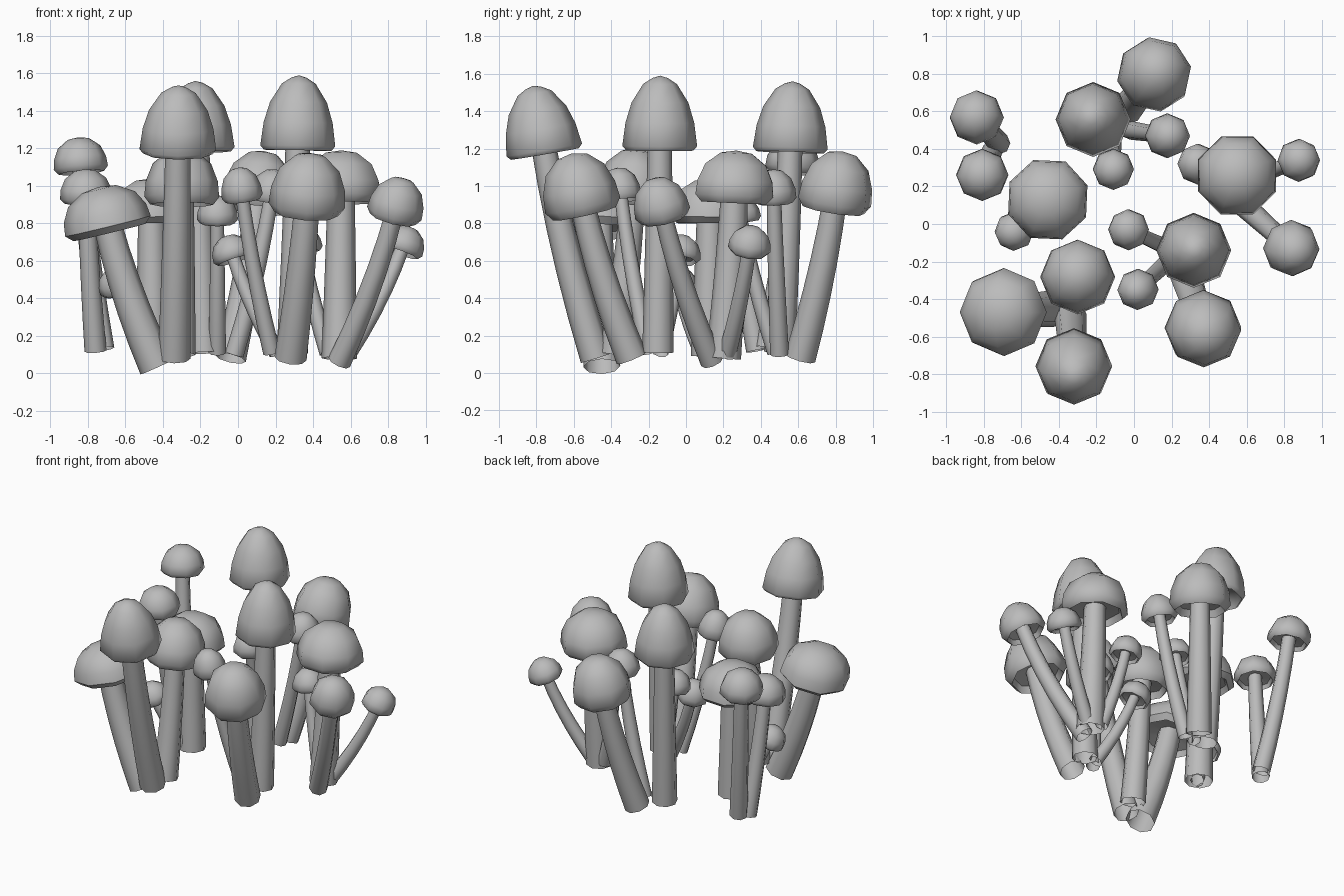
import bpy, bmesh, math
from mathutils import Vector

if "Cube" in bpy.data.objects:
    bpy.data.objects.remove(bpy.data.objects["Cube"], do_unlink=True)

grey = bpy.data.materials.new("mushroom grey")
grey.use_nodes = True
colour = (0.5, 0.5, 0.5, 1)
grey.diffuse_color = colour
grey.node_tree.nodes["Principled BSDF"].inputs["Base Color"].default_value = colour

# Cap profiles as (radius share, height share), from the gills over the rim to the tip
UNDERSIDE = [(0.25, 0.2), (0.74, 0.15), (0.84, 0.0)]
TALL = [(0.25, 0.16), (0.78, 0.1), (0.9, 0.0), (1, 0.06), (0.92, 0.37),
        (0.76, 0.64), (0.45, 0.89), (0.2, 0.97)]
ROUND = UNDERSIDE + [(1, 0.14), (0.96, 0.42), (0.78, 0.73), (0.4, 0.95)]


def ring(bm, centre, axis, radius, sides, turn=0):
    """Ring of vertices standing square to the axis."""
    tilt = Vector((0, 0, 1)).rotation_difference(axis)
    verts = []
    for i in range(sides):
        a = turn + math.tau * i / sides
        spoke = Vector((math.cos(a), math.sin(a), 0)) * radius
        verts.append(bm.verts.new(centre + tilt @ spoke))
    return verts


def bridge(bm, rings):
    for low, high in zip(rings, rings[1:]):
        n = len(low)
        for i in range(n):
            j = (i + 1) % n
            bm.faces.new((low[i], low[j], high[j], high[i]))


def finish(bm, name):
    mesh = bpy.data.meshes.new(name)
    bm.to_mesh(mesh)
    bm.free()
    mesh.materials.append(grey)
    ob = bpy.data.objects.new(name, mesh)
    bpy.context.collection.objects.link(ob)
    bpy.ops.object.select_all(action='DESELECT')
    ob.select_set(True)
    bpy.context.view_layer.objects.active = ob
    bpy.ops.object.shade_smooth_by_angle(angle=math.radians(50))


def mushroom(label, cap, radius, bottom, top, foot, turn=0):
    # Stem follows a bend that straightens towards the cap
    height = top - bottom
    base = Vector(foot)
    head = Vector((*cap, bottom + height * 0.25))
    bend = base.lerp(head, 0.5)
    bend.xy = base.xy.lerp(head.xy, 0.65)
    bm = bmesh.new()
    rings = []
    steps = 5
    for k in range(steps + 1):
        t = k / steps
        point = base.lerp(bend, t).lerp(bend.lerp(head, t), t)
        axis = (bend - base).lerp(head - bend, t).normalized()
        rings.append(ring(bm, point, axis, radius * (0.42 - 0.1 * t), 8))
    bridge(bm, rings)
    finish(bm, label + "_stem")

    # Cap sits on the end of the stem and leans with it
    profile = TALL if height > radius * 1.8 else ROUND
    origin = head - axis * height * 0.25
    bm = bmesh.new()
    rings = [ring(bm, origin + axis * height * h, axis, radius * r, 8, math.radians(turn))
             for r, h in profile]
    bridge(bm, rings)
    tip = bm.verts.new(origin + axis * height)
    last = rings[-1]
    for i in range(len(last)):
        bm.faces.new((last[i], last[(i + 1) % len(last)], tip))
    finish(bm, label + "_cap")


# Cap centre, cap radius, cap bottom, cap top, stem foot, cap turn
# Rear cluster
mushroom("rear_large", (0.11, 0.80), 0.20, 0.87, 1.19, (-0.04, 0.61, 0.08), 10)
mushroom("rear_tall", (-0.22, 0.56), 0.2, 1.18, 1.56, (-0.18, 0.5, 0.11))
mushroom("rear_small", (0.18, 0.47), 0.12, 0.91, 1.09, (-0.02, 0.5, 0.1))
mushroom("rear_slim", (-0.11, 0.29), 0.11, 0.8, 0.95, (-0.11, 0.48, 0.11))
# Right rear pair
mushroom("side_upper", (-0.84, 0.57), 0.145, 1.07, 1.26, (-0.72, 0.43, 0.13))
mushroom("side_lower", (-0.81, 0.26), 0.14, 0.91, 1.09, (-0.76, 0.38, 0.12))
# Left cluster
mushroom("left_wide", (0.55, 0.26), 0.225, 0.91, 1.19, (0.54, 0.2, 0.08), 22)
mushroom("left_inner", (0.34, 0.32), 0.11, 0.64, 0.79, (0.48, 0.24, 0.11))
mushroom("left_outer", (0.88, 0.34), 0.115, 0.64, 0.79, (0.58, 0.22, 0.1))
mushroom("left_leaning", (0.84, -0.13), 0.15, 0.82, 1.05, (0.54, 0.14, 0.06))
# Front left cluster
mushroom("front_left_tall", (0.32, -0.14), 0.2, 1.19, 1.59, (0.29, -0.15, 0.11))
mushroom("front_left_tiny", (-0.03, -0.03), 0.11, 0.6, 0.74, (0.21, -0.14, 0.11))
mushroom("front_left_slim", (0.02, -0.35), 0.11, 0.92, 1.1, (0.18, -0.2, 0.11))
mushroom("front_left_large", (0.37, -0.56), 0.205, 0.85, 1.18, (0.28, -0.29, 0.08))
# Front right cluster
mushroom("front_tall", (-0.32, -0.77), 0.205, 1.17, 1.54, (-0.34, -0.48, 0.08))
mushroom("front_inner", (-0.30, -0.28), 0.2, 0.9, 1.2, (-0.31, -0.38, 0.1))
mushroom("front_wide", (-0.70, -0.47), 0.235, 0.75, 1.0, (-0.43, -0.45, 0.035))
# Middle pair
mushroom("middle_wide", (-0.46, 0.13), 0.225, 0.8, 1.04, (-0.45, 0.12, 0.09), 20)
mushroom("middle_tiny", (-0.64, -0.04), 0.105, 0.43, 0.57, (-0.47, 0.08, 0.12))
